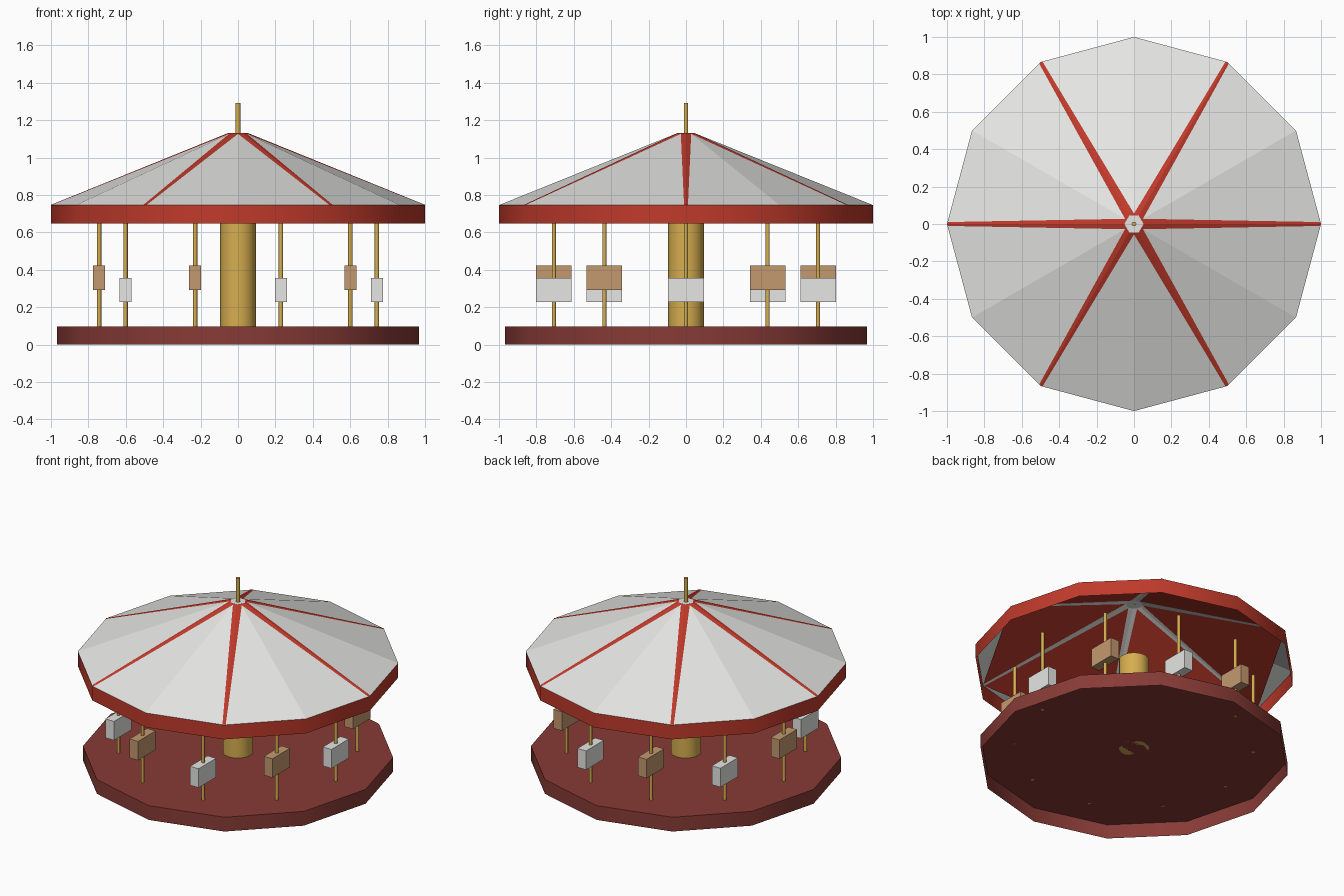
import bpy, bmesh, math
from mathutils import Matrix

if "Cube" in bpy.data.objects:
    bpy.data.objects.remove(bpy.data.objects["Cube"])


def srgb(h):
    c = [int(h[i:i + 2], 16) / 255 for i in (0, 2, 4)]
    return [v / 12.92 if v < 0.04045 else ((v + 0.055) / 1.055) ** 2.4 for v in c] + [1]


def material(name, h):
    m = bpy.data.materials.new(name)
    m.diffuse_color = srgb(h)
    m.use_nodes = True
    m.node_tree.nodes["Principled BSDF"].inputs["Base Color"].default_value = m.diffuse_color
    return m


red = material("canopy red", "C03A2B")
maroon = material("platform maroon", "883B36")
white = material("white", "E6E6E4")
gold = material("gold", "D6AE50")
tan = material("tan", "C4996F")


def finish(bm, name, mat, smooth=False):
    bmesh.ops.recalc_face_normals(bm, faces=bm.faces)
    mesh = bpy.data.meshes.new(name)
    bm.to_mesh(mesh)
    bm.free()
    mesh.materials.append(mat)
    ob = bpy.data.objects.new(name, mesh)
    bpy.context.collection.objects.link(ob)
    if smooth:
        bpy.ops.object.select_all(action='DESELECT')
        ob.select_set(True)
        bpy.context.view_layer.objects.active = ob
        bpy.ops.object.shade_smooth_by_angle(angle=math.radians(65))
    return ob


def lathe(name, mat, sides, r0, z0, r1, z1, x=0, y=0, bottom=True, top=True, smooth=False):
    """Frustum with a corner on the +x axis and optional end caps."""
    bm = bmesh.new()
    rings = []
    for r, z in ((r0, z0), (r1, z1)):
        rings.append([bm.verts.new((x + r * math.cos(2 * math.pi * i / sides),
                                    y + r * math.sin(2 * math.pi * i / sides), z))
                      for i in range(sides)])
    a, b = rings
    for i in range(sides):
        j = (i + 1) % sides
        bm.faces.new((a[i], a[j], b[j], b[i]))
    if bottom:
        bm.faces.new(a[::-1])
    if top:
        bm.faces.new(b)
    return finish(bm, name, mat, smooth)


def box(name, mat, center, size):
    bm = bmesh.new()
    bmesh.ops.create_cube(bm, size=1, matrix=Matrix.Translation(center) @ Matrix.Diagonal((*size, 1)))
    return finish(bm, name, mat)


# Hollow base (open underneath) and centre column
lathe("platform", maroon, 12, 0.968, 0, 0.968, 0.098, bottom=False, smooth=True)
lathe("column", gold, 16, 0.095, 0.098, 0.095, 0.73, smooth=True)

# Canopy: open rim, white twelve-sided roof, red six-sided lining whose ridges show as stripes
lathe("canopy_rim", red, 12, 1, 0.647, 1, 0.746, bottom=False, top=False, smooth=True)
lathe("canopy_roof", white, 12, 1, 0.746, 0.05, 1.129, bottom=False)
lathe("canopy_lining", red, 6, 1, 0.7473, 0.0512, 1.132, bottom=False, top=False)
lathe("finial", gold, 6, 0.0135, 1.129, 0.0135, 1.292, smooth=True)

# Ten seats on poles, alternating low white and high tan
for i in range(10):
    t = math.radians(36 * i)
    x, y = 0.743 * math.cos(t), 0.743 * math.sin(t)
    lathe(f"pole_{i}", gold, 6, 0.012, 0.098, 0.012, 0.65, x, y, smooth=True)
    high = i % 2
    box(f"seat_{i}", tan if high else white, (x, y, 0.357 if high else 0.292), (0.065, 0.19, 0.13))
